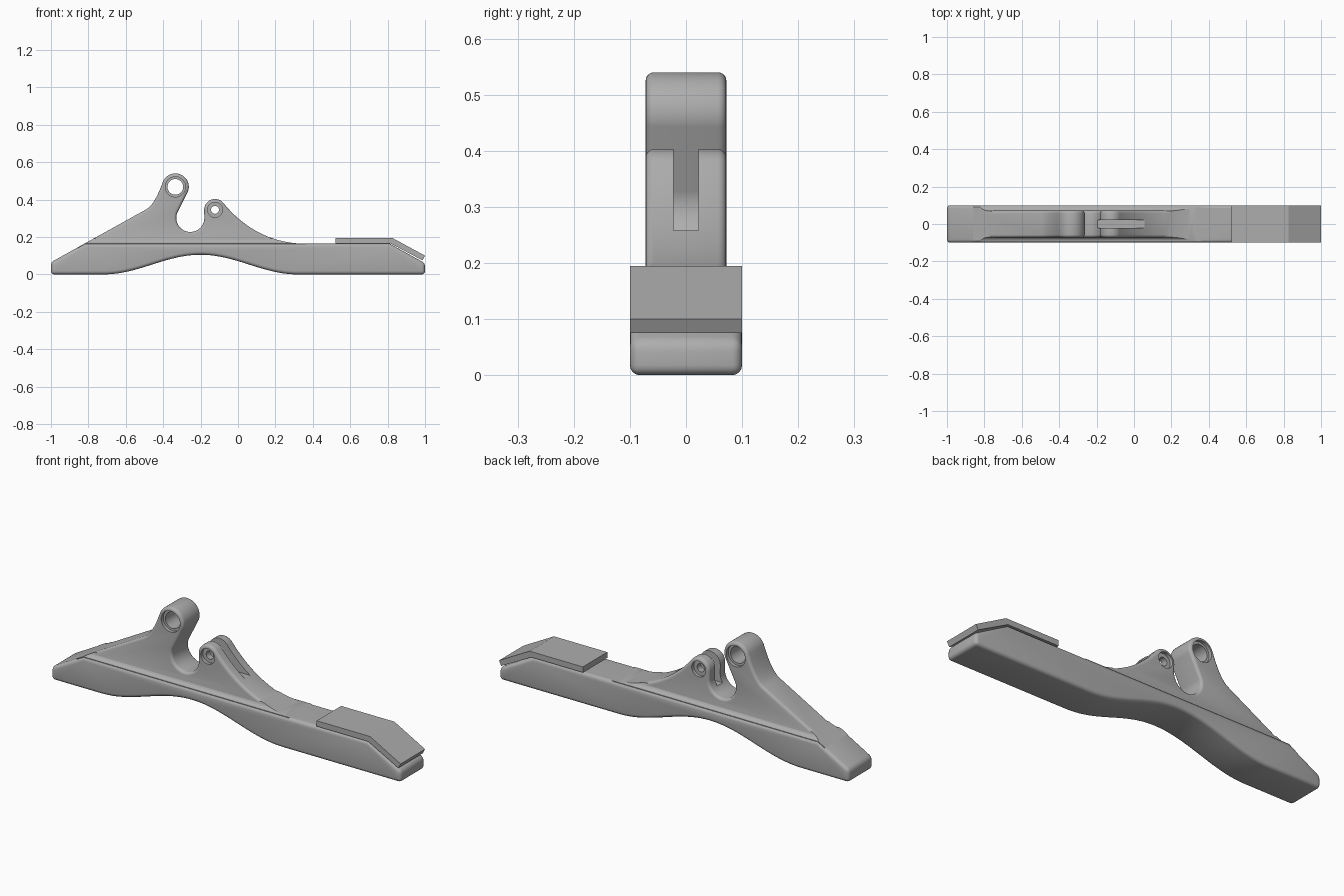
import bpy, bmesh
from math import cos, sin, pi, radians
from mathutils import Vector
from mathutils.geometry import interpolate_bezier

old = bpy.data.objects.get("Cube")
if old:
    bpy.data.objects.remove(old)

grey = bpy.data.materials.new("plain_grey")
grey.use_nodes = True
GREY = (0.42, 0.42, 0.42, 1)
grey.diffuse_color = GREY
grey.node_tree.nodes["Principled BSDF"].inputs["Base Color"].default_value = GREY


def arc(cx, cz, r, a0, a1, n=24):
    angles = [radians(a0 + (a1 - a0) * i / n) for i in range(n + 1)]
    return [(cx + r * cos(a), cz + r * sin(a)) for a in angles]


def curve(a, b, c, d, n=20):
    pts = interpolate_bezier(*[Vector((*p, 0)) for p in (a, b, c, d)], n)
    return [(p.x, p.y) for p in pts[1:-1]]


def activate(ob):
    bpy.ops.object.select_all(action='DESELECT')
    ob.select_set(True)
    bpy.context.view_layer.objects.active = ob


def prism(name, pts, half, bevel=0):
    """Side profile in x and z, extruded across y."""
    bm = bmesh.new()
    face = bm.faces.new([bm.verts.new((x, -half, z)) for x, z in pts])
    new = bmesh.ops.extrude_face_region(bm, geom=[face])["geom"]
    verts = [g for g in new if isinstance(g, bmesh.types.BMVert)]
    bmesh.ops.translate(bm, verts=verts, vec=(0, 2 * half, 0))
    bmesh.ops.recalc_face_normals(bm, faces=bm.faces)
    me = bpy.data.meshes.new(name)
    bm.to_mesh(me)
    bm.free()
    me.materials.append(grey)
    ob = bpy.data.objects.new(name, me)
    bpy.context.collection.objects.link(ob)
    if bevel:
        mod = ob.modifiers.new("round", 'BEVEL')
        mod.width, mod.segments = bevel, 4
        mod.limit_method, mod.angle_limit = 'ANGLE', radians(40)
        mod.use_clamp_overlap = False
        activate(ob)
        bpy.ops.object.modifier_apply(modifier=mod.name)
    return ob


def combine(ob, other, operation):
    mod = ob.modifiers.new("combine", 'BOOLEAN')
    mod.operation, mod.solver, mod.object = operation, 'EXACT', other
    bpy.context.view_layer.update()
    activate(ob)
    bpy.ops.object.modifier_apply(modifier=mod.name)
    bpy.data.objects.remove(other)


# Long rail with an arched underside
arch = [(0.32 - 1.04 * i / 40, 0.0525 * (1 - cos(2 * pi * i / 40))) for i in range(41)]
rail = [(-1, 0), (-1, 0.065), (-0.82, 0.165), (0.81, 0.165), (1, 0.06), (1, 0)]
body = prism("rail_body", rail + arch, 0.1, 0.018)

# Upright fin with two rounded lugs and a hooked gap between them
big, small = (-0.335, 0.468), (-0.123, 0.345)
big_lug = arc(*big, 0.072, 160, -20)
gap = arc(-0.255, 0.302, 0.075, 160, 360)
small_lug = arc(*small, 0.058, 180, 40)
slope_end = (-0.49, 0.348)
fin_pts = [(-0.83, 0.12), (-0.86, 0.143), slope_end]
fin_pts += curve(slope_end, (-0.46, 0.365), (-0.43, 0.415), big_lug[0], 10)
fin_pts += big_lug + gap + small_lug
tail = (0.36, 0.164)
fin_pts += curve(small_lug[-1], (-0.02, 0.31), (0.12, 0.165), tail)
fin_pts += [tail, (0.36, 0.12)]
fin = prism("fin", fin_pts, 0.072, 0.015)

# Concave fillet along the foot of the fin, trimmed to the fin outline
fillet = prism("fillet", fin_pts, 0.1)
side = [(0.092, 0.13)] + arc(0.098, 0.192, 0.028, 258, 180, 6)
strip = prism("strip", side + [(-y, z) for y, z in reversed(side)], 1)
strip.rotation_euler.z = pi / 2
combine(fillet, strip, 'INTERSECT')
combine(body, fin, 'UNION')
combine(body, fillet, 'UNION')

# Slot through the small lug
slot = prism("slot", [(-0.22, 0.258), (-0.22, 0.45), (0.08, 0.45), (0.08, 0.258)], 0.022)
combine(body, slot, 'DIFFERENCE')

# Pin holes with a counterbore on each side
for centre, bore, recess in ((big, 0.042, 0.054), (small, 0.021, 0.04)):
    combine(body, prism("bore", arc(*centre, bore, 0, 352.5, 47), 0.2), 'DIFFERENCE')
    for s in (-1, 1):
        cutter = prism("recess", arc(*centre, recess, 0, 352.5, 47), 0.05)
        cutter.location.y = s * 0.105
        combine(body, cutter, 'DIFFERENCE')

activate(body)
bpy.ops.object.shade_smooth_by_angle(angle=radians(30))

# Bent pad resting on the end of the rail
prism("bent_pad", [(0.52, 0.166), (0.52, 0.195), (0.825, 0.195),
                   (1, 0.1), (0.987, 0.075), (0.815, 0.166)], 0.1)
